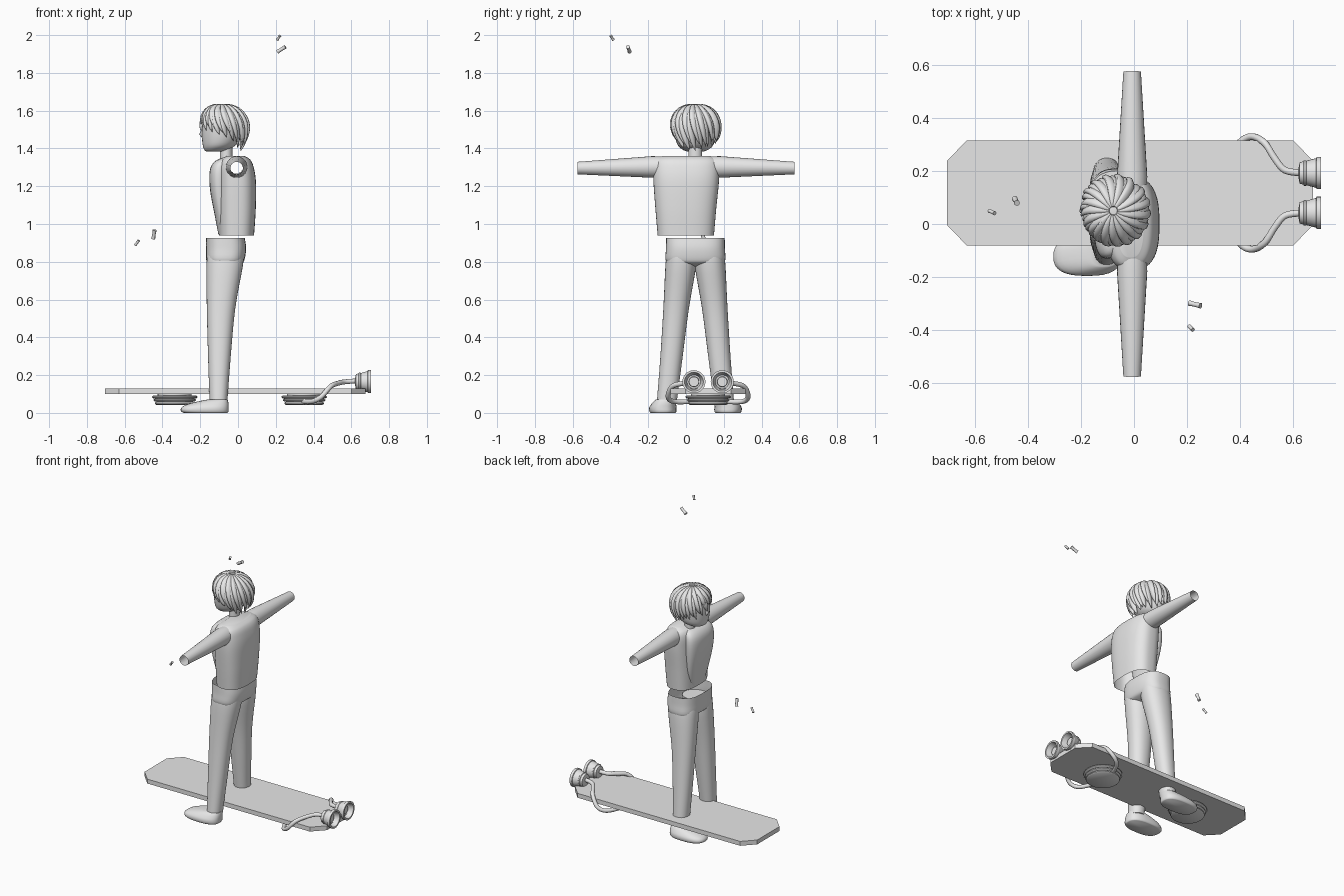
import bpy, bmesh, math, random
from mathutils import Vector

random.seed(4)
if "Cube" in bpy.data.objects:
    bpy.data.objects.remove(bpy.data.objects["Cube"])


def material(name, value):
    m = bpy.data.materials.new(name)
    m.use_nodes = True
    m.diffuse_color = (value, value, value, 1)
    m.node_tree.nodes["Principled BSDF"].inputs["Base Color"].default_value = m.diffuse_color
    return m


GREY = material("light_grey", 0.8)


def finish(name, bm, angle=40):
    bmesh.ops.recalc_face_normals(bm, faces=bm.faces)
    mesh = bpy.data.meshes.new(name)
    bm.to_mesh(mesh)
    bm.free()
    mesh.materials.append(GREY)
    ob = bpy.data.objects.new(name, mesh)
    bpy.context.collection.objects.link(ob)
    bpy.ops.object.select_all(action="DESELECT")
    ob.select_set(True)
    bpy.context.view_layer.objects.active = ob
    bpy.ops.object.shade_smooth_by_angle(angle=math.radians(angle))
    return ob


def skin_rings(bm, rings, caps):
    rows = [[bm.verts.new(p) for p in ring] for ring in rings]
    n = len(rows[0])
    for a, b in zip(rows, rows[1:]):
        for i in range(n):
            j = (i + 1) % n
            bm.faces.new((a[i], a[j], b[j], b[i]))
    if "a" in caps:
        bm.faces.new(rows[0])
    if "b" in caps:
        bm.faces.new(rows[-1])


def smooth_rows(rows, steps):
    """Catmull-Rom interpolation through rows of numbers."""
    out = []
    for i in range(len(rows) - 1):
        p0, p1, p2 = rows[max(i - 1, 0)], rows[i], rows[i + 1]
        p3 = rows[min(i + 2, len(rows) - 1)]
        for s in range(steps):
            t = s / steps
            out.append([b + t * ((c - a) + t * (2 * a - 5 * b + 4 * c - d
                        + t * (3 * b - a - 3 * c + d))) / 2
                        for a, b, c, d in zip(p0, p1, p2, p3)])
    return out + [list(rows[-1])]


def loft(name, sections, power=2.0, n=32, caps="ab", steps=4, angle=40, hole=None):
    """Stack of superellipses given as (z, x_min, x_max, y_min, y_max)."""
    rings = []
    for z, x0, x1, y0, y1 in smooth_rows(sections, steps):
        ring = []
        for i in range(n):
            a = 2 * math.pi * i / n
            c, s = math.cos(a), math.sin(a)
            ring.append(((x0 + x1) / 2 + (x1 - x0) / 2 * math.copysign(abs(c) ** (2 / power), c),
                         (y0 + y1) / 2 + (y1 - y0) / 2 * math.copysign(abs(s) ** (2 / power), s), z))
        rings.append(ring)
    bm = bmesh.new()
    skin_rings(bm, rings, caps)
    if hole:
        gone = [f for f in bm.faces if hole(f.calc_center_median())]
        bmesh.ops.delete(bm, geom=gone, context="FACES")
    return finish(name, bm, angle)


def tube(name, points, radii, n=12, caps="ab", flat=1.0, angle=50):
    """Round sweep along a path; flat below 1 squashes it along the bend."""
    pts = [Vector(p) for p in points]
    rings, up = [], None
    for i, p in enumerate(pts):
        d = (pts[min(i + 1, len(pts) - 1)] - pts[max(i - 1, 0)]).normalized()
        up = up or d.orthogonal()
        up = (up - d * up.dot(d)).normalized()
        side = d.cross(up)
        rings.append([p + radii[i] * (up * math.cos(a) * flat + side * math.sin(a))
                      for a in (2 * math.pi * k / n for k in range(n))])
    bm = bmesh.new()
    skin_rings(bm, rings, caps)
    return finish(name, bm, angle)


def lathe_x(name, origin, profile, n=28, caps="ab"):
    """Rings around the x axis from (x, radius) pairs."""
    ox, oy, oz = origin
    bm = bmesh.new()
    skin_rings(bm, [[(ox + x, oy + r * math.cos(2 * math.pi * k / n), oz + r * math.sin(2 * math.pi * k / n))
                     for k in range(n)] for x, r in profile], caps)
    return finish(name, bm, 35)


MID = 0.117  # centre line of the board in y

# Board with cut corners
bm = bmesh.new()
outline = [(-0.705, 0.12), (-0.63, 0.198), (0.60, 0.198), (0.675, 0.12)]
outline += [(x, -y) for x, y in reversed(outline)]
skin_rings(bm, [[(x, MID + y, z) for x, y in outline] for z in (0.10, 0.13)], "ab")
finish("board", bm, 20)

# Stepped hover pads below the board
for x, side in ((-0.335, "front"), (0.35, "rear")):
    for k, r in enumerate((0.105, 0.112, 0.120)):
        z = 0.042 + 0.017 * k
        loft(side + "_hover_pad", [(z + dz, x - q, x + q, MID - q, MID + q)
             for dz, q in ((0, r - 0.008), (0.006, r), (0.011, r), (0.017, r - 0.008))], steps=1)
    loft(side + "_pad_mount", [(z, x - 0.09, x + 0.09, MID - 0.09, MID + 0.09)
                               for z in (0.08, 0.105)], steps=1)

# Thrusters and the pipes that feed them, mirrored across the board
for s, side in ((1, "left"), (-1, "right")):
    y = MID + 0.075 * s
    lathe_x(side + "_thruster", (0.62, y, 0.165),
            [(0, 0.020), (0.004, 0.040), (0.018, 0.044), (0.020, 0.048), (0.028, 0.048),
             (0.030, 0.046), (0.066, 0.056), (0.068, 0.061), (0.085, 0.061), (0.085, 0.050),
             (0.035, 0.036), (0.035, 0.028), (0.060, 0.026)])
    path = [(0.34, 0.08, 0.06), (0.39, 0.18, 0.06), (0.44, 0.212, 0.085), (0.49, 0.19, 0.14),
            (0.53, 0.13, 0.157), (0.57, 0.085, 0.165), (0.64, 0.075, 0.17)]
    pts = [(x, MID + s * d, z) for x, d, z in smooth_rows(path, 5)]
    tube(side + "_feed_pipe", pts, [0.013] * len(pts))

# Hips, legs and shoes
loft("hips", [(0.925, -0.170, 0.036, -0.105, 0.205), (0.87, -0.170, 0.043, -0.106, 0.206),
              (0.81, -0.168, 0.034, -0.108, 0.208), (0.79, -0.150, 0.015, -0.085, 0.185),
              (0.775, -0.110, -0.03, -0.02, 0.12)], power=2.8, caps="b", n=40, angle=60)
leg = [(0.85, -0.160, 0.03, 0.00, 0.150), (0.78, -0.167, 0.026, -0.004, 0.159),
       (0.55, -0.165, -0.015, 0.035, 0.170), (0.28, -0.158, -0.040, 0.070, 0.187),
       (0.05, -0.150, -0.057, 0.100, 0.205)]
for s, side in ((-1, "right"), (1, "left")):
    loft(side + "_leg", [(z, x0, x1, 0.05 + s * a, 0.05 + s * b) for z, x0, x1, a, b in leg], power=2.2)
    shoe = [(0.0, -0.285, -0.055, 0.107, 0.237), (0.008, -0.302, -0.05, 0.100, 0.244),
            (0.028, -0.300, -0.05, 0.100, 0.245), (0.045, -0.270, -0.05, 0.102, 0.235),
            (0.060, -0.215, -0.052, 0.105, 0.222), (0.070, -0.165, -0.055, 0.108, 0.210)]
    loft(side + "_shoe", [(z, x0, x1, 0.05 + s * a, 0.05 + s * b) for z, x0, x1, a, b in shoe],
         power=2.6, steps=2, angle=60)

# Torso with armholes, chest panel and hollow sleeves
loft("torso", [(0.94, -0.100, 0.085, -0.150, 0.148), (1.08, -0.105, 0.094, -0.162, 0.160),
               (1.22, -0.107, 0.095, -0.172, 0.174), (1.30, -0.105, 0.083, -0.172, 0.175),
               (1.34, -0.090, 0.065, -0.160, 0.163), (1.36, -0.060, 0.035, -0.125, 0.13)],
     power=2.7, n=64, caps="b", steps=8, angle=60,
     hole=lambda c: math.hypot(c.x + 0.007, c.z - 1.3) < 0.036 and abs(c.y) > 0.1)
loft("chest_panel", [(0.945, -0.104, -0.05, -0.07, 0.07), (1.05, -0.124, -0.05, -0.105, 0.105),
                     (1.18, -0.148, -0.05, -0.125, 0.125), (1.28, -0.150, -0.05, -0.13, 0.13),
                     (1.33, -0.125, -0.05, -0.115, 0.115), (1.352, -0.08, -0.05, -0.07, 0.07)],
     power=2.5, angle=60)
for s, side in ((-1, "right"), (1, "left")):
    tube(side + "_sleeve", [(-0.007, s * y, z) for y, z in ((0.13, 1.302), (0.18, 1.302), (0.575, 1.296))],
         [0.056, 0.057, 0.033], n=24, caps="")

# Neck, head and nose
loft("neck", [(z, -0.095, -0.03, 0.012, 0.085) for z in (1.34, 1.43)], steps=1)
loft("head", [(1.383, -0.165, -0.085, 0.01, 0.09), (1.392, -0.178, -0.055, -0.015, 0.115),
              (1.42, -0.187, -0.010, -0.045, 0.145), (1.48, -0.192, 0.025, -0.062, 0.162),
              (1.54, -0.188, 0.035, -0.064, 0.164), (1.59, -0.165, 0.020, -0.045, 0.145),
              (1.62, -0.11, -0.03, 0.00, 0.10)], angle=70)
tube("nose", [(-0.185, 0.05, 1.505), (-0.194, 0.05, 1.475), (-0.186, 0.05, 1.46)],
     [0.005, 0.012, 0.006], n=8)

# Hair: a cap under two layers of tapering locks that fan out from the crown
loft("hair_cap", [(1.53, -0.190, 0.040, -0.068, 0.168), (1.57, -0.180, 0.032, -0.060, 0.160),
                  (1.605, -0.150, 0.000, -0.03, 0.13), (1.625, -0.095, -0.05, 0.03, 0.07)], angle=70)
STEPS = 12
for layer, count in ((0, 18), (1, 18)):
    for k in range(count):
        a = 2 * math.pi * (k + layer / 2) / count
        back = (math.cos(a) + 1) / 2  # 0 over the face, 1 at the nape
        length = 1.5 + 0.95 * back ** 0.7 + random.uniform(-0.1, 0.15) - 0.25 * layer
        reach = 0.116 + 0.008 * layer
        pts, radii = [], []
        for i in range(STEPS + 1):
            t = i / STEPS
            th = 0.12 + t * (length - 0.12)
            h = math.sin(th) if th < 1.57 else 1 - 0.22 * (th - 1.57) ** 2
            az = a + 0.35 * t * t
            pts.append((-0.078 + reach * h * math.cos(az), 0.05 + reach * h * math.sin(az),
                        1.5 + (reach + 0.002) * (math.cos(th) if th < 1.57 else 1.57 - th)))
            radii.append(0.026 * math.sin(math.pi * (0.1 + 0.9 * t)) ** 0.7 + 0.0005 if t < 1 else 0.0005)
        tube("hair_lock", pts, radii, n=8, flat=0.6, angle=70)

# Small floating bits
bits = [((-0.535, 0.045, 0.90), (0.010, -0.005, 0.013), 0.008),
        ((-0.445, 0.087, 0.945), (0.004, -0.008, 0.023), 0.011),
        ((0.23, -0.303, 1.925), (0.021, -0.005, 0.013), 0.011),
        ((0.215, -0.392, 1.986), (0.007, -0.007, 0.011), 0.008)]
for centre, half, r in bits:
    c, h = Vector(centre), Vector(half)
    tube("floating_bit", [c - h, c - h * 0.4, c + h * 0.4, c + h],
         [r, r * 0.85, r * 0.85, r], n=10)
